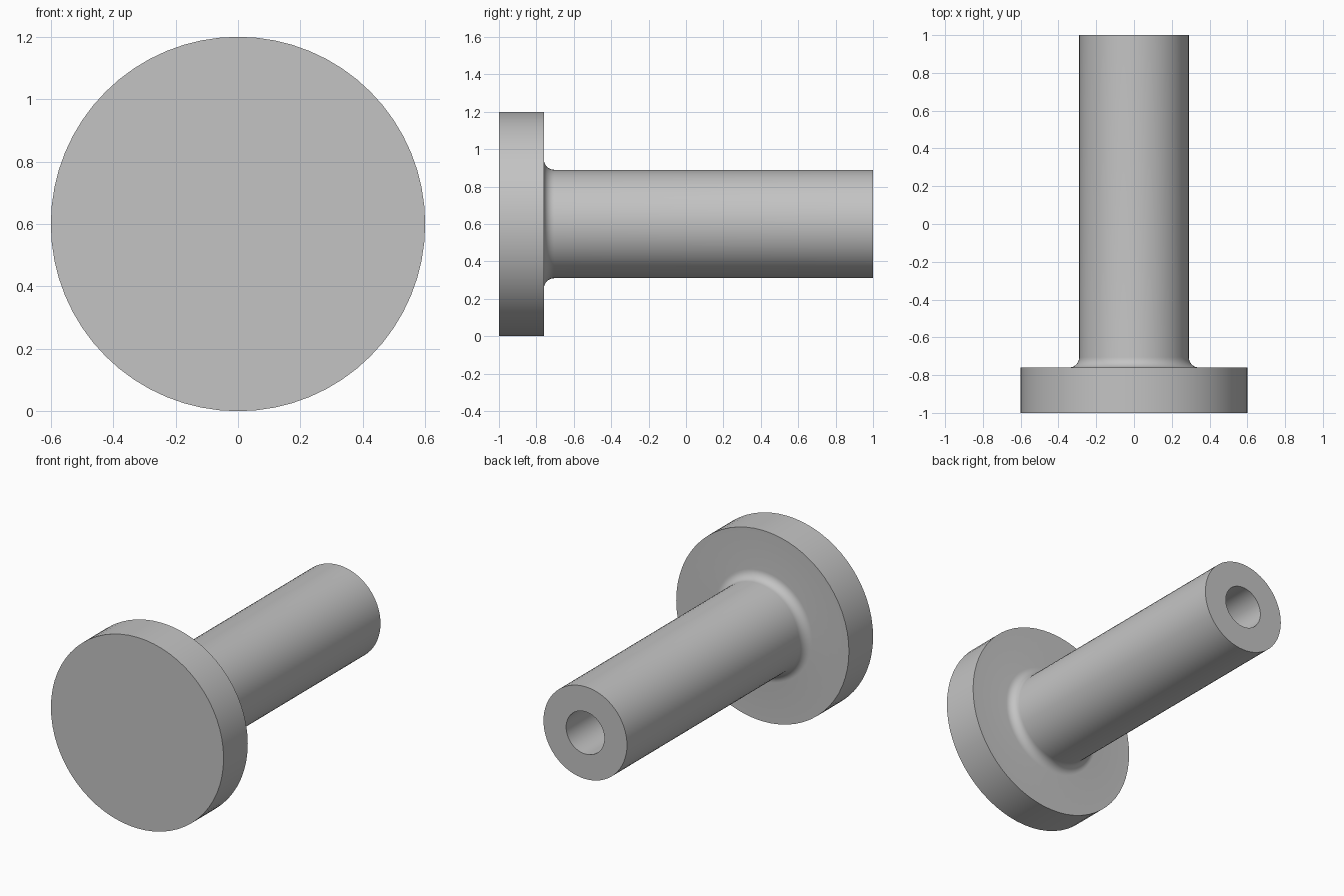
import bpy, bmesh, math
from mathutils import Vector

if "Cube" in bpy.data.objects:
    bpy.data.objects.remove(bpy.data.objects["Cube"], do_unlink=True)

SEGMENTS = 64
AXIS_Z = 0.6
FLANGE_R, SHAFT_R, BORE_R = 0.6, 0.29, 0.133
FRONT, SHOULDER, BACK, BORE_END = -1.0, -0.76, 1.0, -0.2
FILLET = 0.055

# Plain grey metal
metal = bpy.data.materials.new("grey metal")
metal.use_nodes = True
grey = (0.55, 0.55, 0.55, 1)
metal.diffuse_color = grey
metal.node_tree.nodes["Principled BSDF"].inputs["Base Color"].default_value = grey

# Half section as (radius, y): flange, fillet, shaft, blind bore
profile = [(0, FRONT), (FLANGE_R, FRONT), (FLANGE_R, SHOULDER)]
for i in range(9):
    a = math.pi / 2 * i / 8
    profile.append((SHAFT_R + FILLET * (1 - math.sin(a)),
                    SHOULDER + FILLET * (1 - math.cos(a))))
profile += [(SHAFT_R, BACK), (BORE_R, BACK), (BORE_R, BORE_END), (0, BORE_END)]

# Revolve the section about the long axis
bm = bmesh.new()
verts = [bm.verts.new((r, y, AXIS_Z)) for r, y in profile]
edges = [bm.edges.new(pair) for pair in zip(verts, verts[1:])]
bmesh.ops.spin(bm, geom=verts + edges, cent=Vector((0, 0, AXIS_Z)),
               axis=Vector((0, 1, 0)), angle=math.tau, steps=SEGMENTS)
bmesh.ops.remove_doubles(bm, verts=bm.verts, dist=0.0005)
bmesh.ops.recalc_face_normals(bm, faces=bm.faces)

mesh = bpy.data.meshes.new("flanged_shaft")
bm.to_mesh(mesh)
bm.free()
mesh.materials.append(metal)
shaft = bpy.data.objects.new("flanged_shaft", mesh)
bpy.context.collection.objects.link(shaft)

# Smooth round walls with crisp rims
bpy.ops.object.select_all(action='DESELECT')
shaft.select_set(True)
bpy.context.view_layer.objects.active = shaft
bpy.ops.object.shade_smooth_by_angle(angle=math.radians(35))
